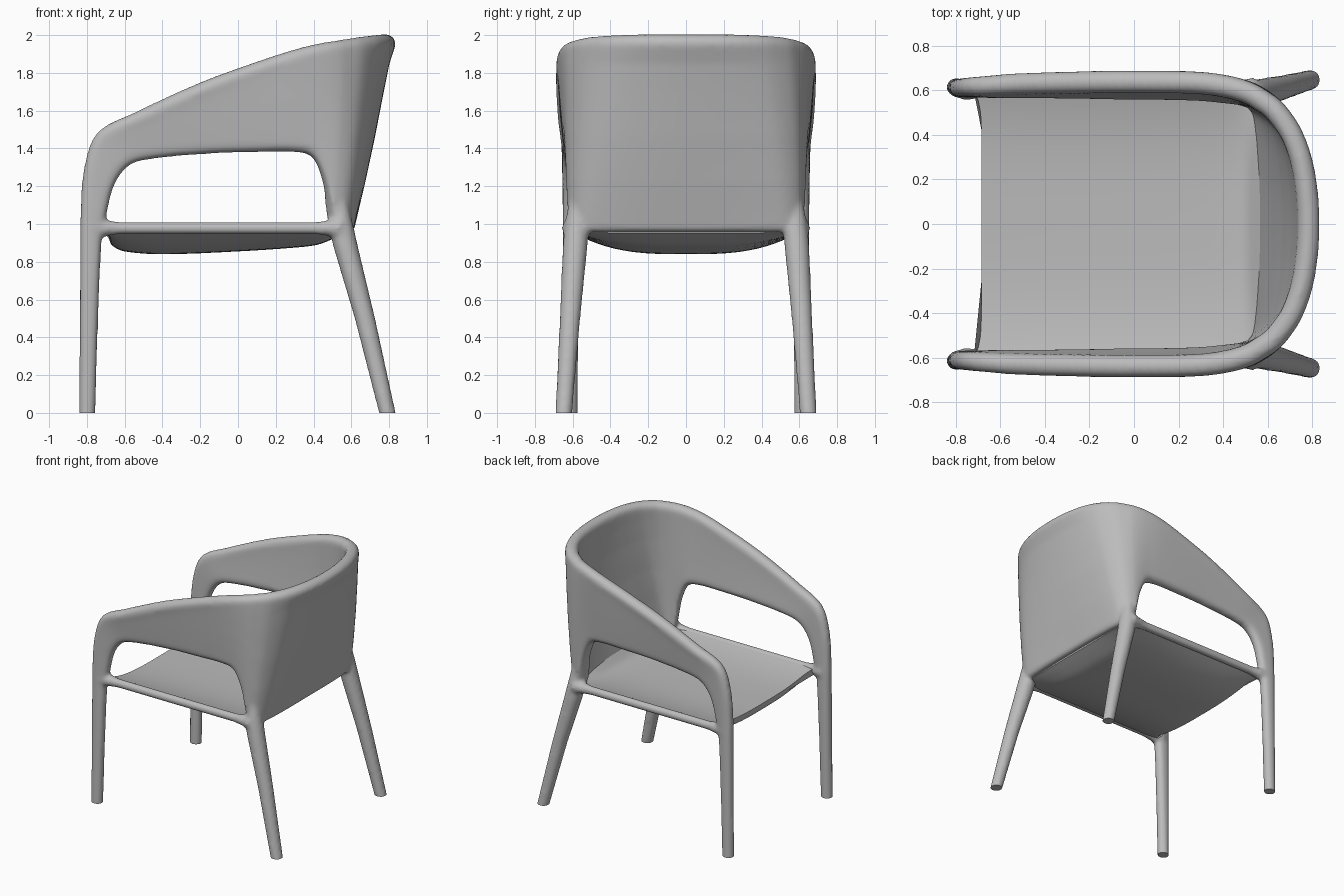
import bpy, bmesh
from math import sin, cos, pi
from mathutils import Vector

if "Cube" in bpy.data.objects:
    bpy.data.objects.remove(bpy.data.objects["Cube"])

grey = bpy.data.materials.new("plain_grey")
grey.use_nodes = True
grey.diffuse_color = (0.5, 0.5, 0.5, 1)
grey.node_tree.nodes["Principled BSDF"].inputs["Base Color"].default_value = grey.diffuse_color


def loft(bm, rings):
    """Skin a list of closed rings and cap both ends."""
    loops = [[bm.verts.new(p) for p in ring] for ring in rings]
    for a, b in zip(loops, loops[1:]):
        for i in range(len(a)):
            j = (i + 1) % len(a)
            bm.faces.new((a[i], a[j], b[j], b[i]))
    bm.faces.new(loops[0])
    bm.faces.new(loops[-1])


def finish(bm, name):
    """Turn the collected geometry into a named, coloured, active object."""
    bmesh.ops.recalc_face_normals(bm, faces=bm.faces)
    mesh = bpy.data.meshes.new(name)
    bm.to_mesh(mesh)
    bm.free()
    mesh.materials.append(grey)
    obj = bpy.data.objects.new(name, mesh)
    bpy.context.collection.objects.link(obj)
    bpy.ops.object.select_all(action="DESELECT")
    bpy.context.view_layer.objects.active = obj
    obj.select_set(True)
    return obj


def circle(center, u, v, radius, sides=24):
    return [Vector(center) + (u * cos(2 * pi * i / sides) + v * sin(2 * pi * i / sides)) * radius
            for i in range(sides)]


def smooth_path(stations, steps):
    """Pass a smooth curve through rows of numbers, spaced by distance."""
    rows = [Vector(s) for s in stations]
    t = [0]
    for a, b in zip(rows, rows[1:]):
        t.append(t[-1] + (b - a).length)
    last = len(rows) - 1
    slopes = []
    for i in range(last + 1):
        lo, hi = max(i - 1, 0), min(i + 1, last)
        slopes.append((rows[hi] - rows[lo]) / (t[hi] - t[lo]))
    result = []
    for i in range(last):
        gap = t[i + 1] - t[i]
        for k in range(steps):
            s = k / steps
            blend = s * s * (3 - 2 * s)
            result.append(rows[i] * (1 - blend) + rows[i + 1] * blend
                          + slopes[i] * (gap * s * (1 - s) ** 2)
                          - slopes[i + 1] * (gap * s * s * (1 - s)))
    return result + [rows[-1]]


def strip_ring(rim, hem, tangent, rim_radius, hem_radius):
    """Section with a round rim and a round hem, bowed outward between them."""
    axis = (rim - hem).normalized()
    inward = tangent.cross(axis).normalized()
    top, bottom = rim - axis * rim_radius, hem + axis * hem_radius
    swell = rim_radius - hem_radius
    outer, inner = [], []
    for f in (.1, .25, .5, .75):
        p = top.lerp(bottom, f)
        bow = .045 * f * (1 - f) * (top - bottom).length_squared
        outer.append(p - inward * (hem_radius + bow + swell * (1 - f) ** 14))
        inner.append(p + inward * (hem_radius - bow + swell * (1 - f) ** 4))
    angles = [pi * k / 10 for k in range(11)]
    ring = [top + (inward * cos(a) + axis * sin(a)) * rim_radius for a in angles]
    ring += outer
    ring += [bottom - (inward * cos(a) + axis * sin(a)) * hem_radius for a in angles]
    return ring + inner[::-1]


# Outer edge, inner edge, rim radius and hem radius: front foot, arm, back centre
half = [
    (-.842, .615, -.06, -.757, .615, -.06, .041, .041),
    (-.837, .613, .9, -.722, .608, .9, .042, .042),
    (-.835, .613, 1.05, -.695, .607, 1.05, .041, .042),
    (-.815, .615, 1.3, -.652, .608, 1.21, .04, .043),
    (-.745, .62, 1.485, -.575, .607, 1.31, .043, .044),
    (-.55, .635, 1.59, -.45, .604, 1.345, .048, .045),
    (-.2, .643, 1.75, -.15, .601, 1.372, .05, .046),
    (.1, .643, 1.86, .1, .6, 1.38, .05, .047),
    (.3, .638, 1.925, .3, .596, 1.38, .05, .048),
    (.42, .62, 1.955, .395, .59, 1.35, .05, .05),
    (.51, .592, 1.97, .455, .585, 1.21, .05, .052),
    (.57, .557, 1.98, .49, .58, 1, .05, .053),
    (.64, .505, 1.99, .53, .565, .95, .05, .048),
    (.72, .39, 2, .565, .5, .955, .05, .038),
    (.775, .22, 2.003, .58, .25, .957, .05, .032),
    (.794, 0, 2.003, .581, 0, .957, .05, .03),
]
mirrored = [(a, -b, c, d, -e, f, g, h) for a, b, c, d, e, f, g, h in reversed(half[:-1])]
path = smooth_path(half + mirrored, 6)
rims = [Vector(p[0:3]) for p in path]
hems = [Vector(p[3:6]) for p in path]
mids = [(a + b) / 2 for a, b in zip(rims, hems)]

bm = bmesh.new()
X, Y, Z = Vector((1, 0, 0)), Vector((0, 1, 0)), Vector((0, 0, 1))

# Front legs, arms and back in one continuous sweep
sections = []
for i, p in enumerate(path):
    tangent = mids[min(i + 1, len(mids) - 1)] - mids[max(i - 1, 0)]
    sections.append(strip_ring(rims[i], hems[i], tangent, p[6], p[7]))
loft(bm, sections)

for s in (1, -1):
    # Splayed rear leg, swelling into the corner of the back
    leg = [(.805, .651, -.06, .044), (.672, .614, .5, .055), (.57, .587, .88, .066),
           (.55, .58, .97, .066), (.54, .577, 1.08, .05), (.535, .575, 1.2, .03)]
    loft(bm, [circle((x, y * s, z), X, Y, r) for x, y, z, r in leg])
    # Side rail, flared where it meets the legs
    rail = [(-.77, .05), (-.7, .043), (-.62, .032), (.4, .032), (.48, .042), (.54, .055)]
    loft(bm, [circle((x, .605 * s, .978), Y, Z, r) for x, r in rail])
frame = finish(bm, "frame")

# Fuse the frame and soften its joints
fuse = frame.modifiers.new("fuse", "REMESH")
fuse.mode = "VOXEL"
fuse.voxel_size = 0.014
soften = frame.modifiers.new("soften", "SMOOTH")
soften.iterations = 8
for name in ("fuse", "soften"):
    bpy.ops.object.modifier_apply(modifier=name)

# Cut the feet flat on the floor
bm = bmesh.new()
bm.from_mesh(frame.data)
bmesh.ops.bisect_plane(bm, geom=bm.verts[:] + bm.edges[:] + bm.faces[:],
                       plane_co=(0, 0, 0), plane_no=(0, 0, -1), clear_outer=True)
bmesh.ops.holes_fill(bm, edges=[e for e in bm.edges if e.is_boundary], sides=0)
bm.to_mesh(frame.data)
bm.free()
bpy.ops.object.shade_smooth_by_angle(angle=pi / 3.5)

# Dished seat with a rounder belly, its rear curling up into the back.
# Each row: position, height of the top and of the underside along the middle
bm = bmesh.new()
profile = [(-.685, .945, .925), (-.665, .945, .885), (-.6, .944, .855), (-.4, .942, .84),
           (0, .942, .855), (.3, .944, .875), (.42, .95, .89), (.5, .968, .92), (.57, 1.03, .953)]
spread = [k / 14 - 1 for k in range(29)]
rings = []
for x, top, belly in smooth_path(profile, 4):
    upper, lower = [], []
    for v in spread:
        dip = 1 - abs(v) ** 3
        flare = max(0, -x - .6) * -.4 * abs(v) ** 12
        upper.append((x + flare, .595 * v, 1 + (top - 1) * dip))
        lower.append((x + flare, .595 * v, .955 + (belly - .955) * dip))
    rings.append(upper + lower[::-1])
loft(bm, rings)
finish(bm, "seat")
bpy.ops.object.shade_smooth_by_angle(angle=pi / 3.5)
